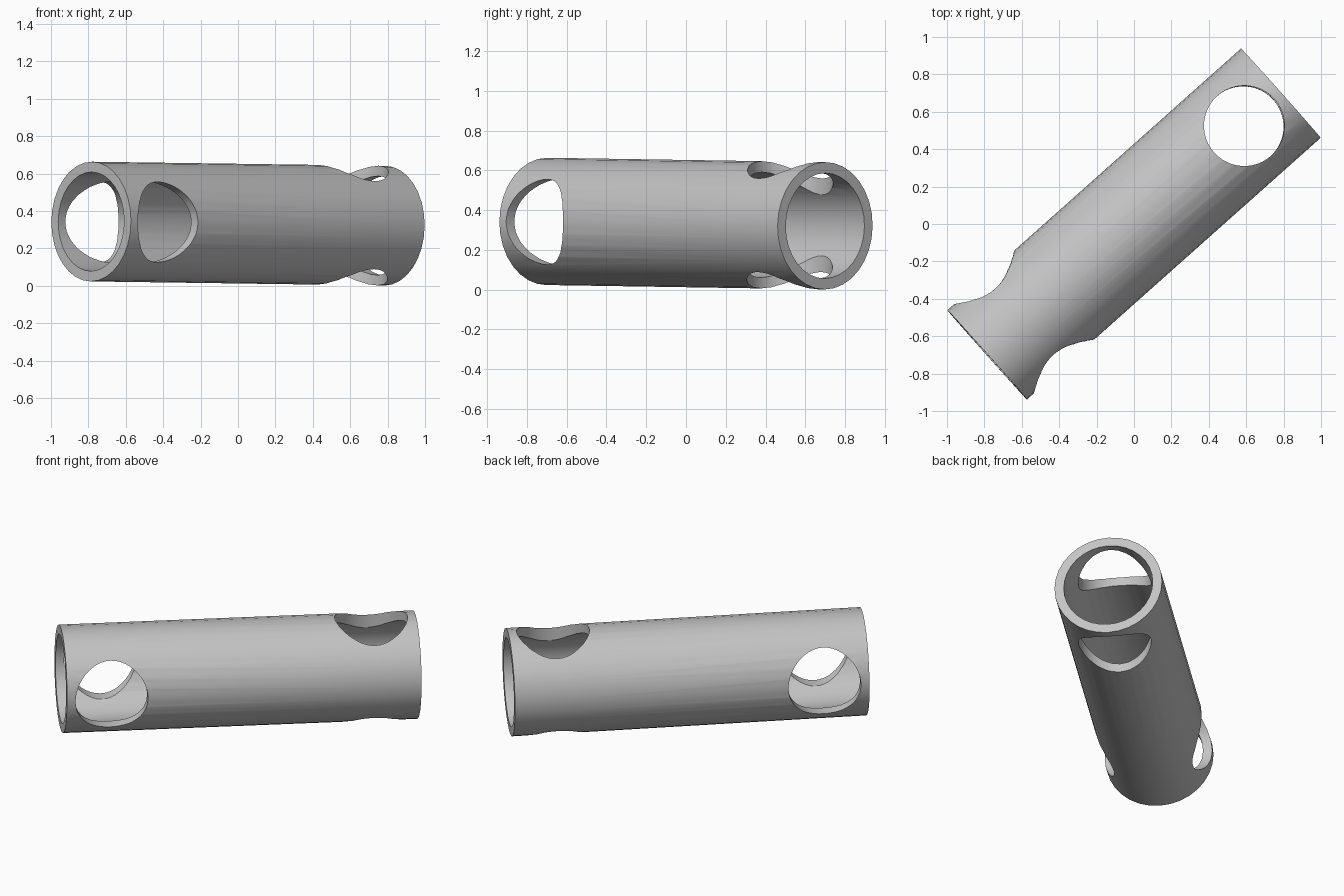
import bpy
from math import radians
from mathutils import Matrix

old = bpy.data.objects.get("Cube")
if old:
    bpy.data.objects.remove(old, do_unlink=True)

LENGTH, OUTER, INNER = 2.103, 0.32, 0.265
HOLE, HOLE_POS = 0.215, 0.786

grey = bpy.data.materials.new("plain grey")
grey.use_nodes = True
colour = (0.55, 0.55, 0.55, 1)
grey.diffuse_color = colour
grey.node_tree.nodes["Principled BSDF"].inputs["Base Color"].default_value = colour


def cylinder(name, radius, depth, sides, x=0, rotation=(0, 0, 0)):
    bpy.ops.mesh.primitive_cylinder_add(vertices=sides, radius=radius, depth=depth,
                                        location=(x, 0, 0), rotation=rotation)
    ob = bpy.context.object
    ob.name = name
    ob.data.materials.append(grey)
    return ob


# Tube body lying along x, with its bore and two pairs of cross holes
along_x = (0, radians(90), 0)
tube = cylinder("tube", OUTER, LENGTH, 32, rotation=along_x)
cutters = [
    cylinder("bore_cutter", INNER, LENGTH + 1, 32, rotation=along_x),
    cylinder("upright_hole_cutter", HOLE, 2, 48, x=HOLE_POS),
    cylinder("side_hole_cutter", HOLE, 2, 48, x=-HOLE_POS, rotation=(radians(90), 0, 0)),
]

bpy.ops.object.select_all(action="DESELECT")
tube.select_set(True)
bpy.context.view_layer.objects.active = tube
for cutter in cutters:
    cutter.hide_render = True
    mod = tube.modifiers.new(cutter.name, "BOOLEAN")
    mod.operation = "DIFFERENCE"
    mod.solver = "EXACT"
    mod.object = cutter
    bpy.ops.object.modifier_apply(modifier=mod.name)
for cutter in cutters:
    bpy.data.objects.remove(cutter, do_unlink=True)

bpy.ops.object.transform_apply(location=True, rotation=True, scale=True)
bpy.ops.object.shade_smooth_by_angle(angle=radians(30))

# Turn the tube diagonally, with its far end dipping slightly
tube.matrix_world = (Matrix.Translation((0, 0, 0.332))
                     @ Matrix.Rotation(radians(41.7), 4, "Z")
                     @ Matrix.Rotation(radians(0.6), 4, "Y"))
